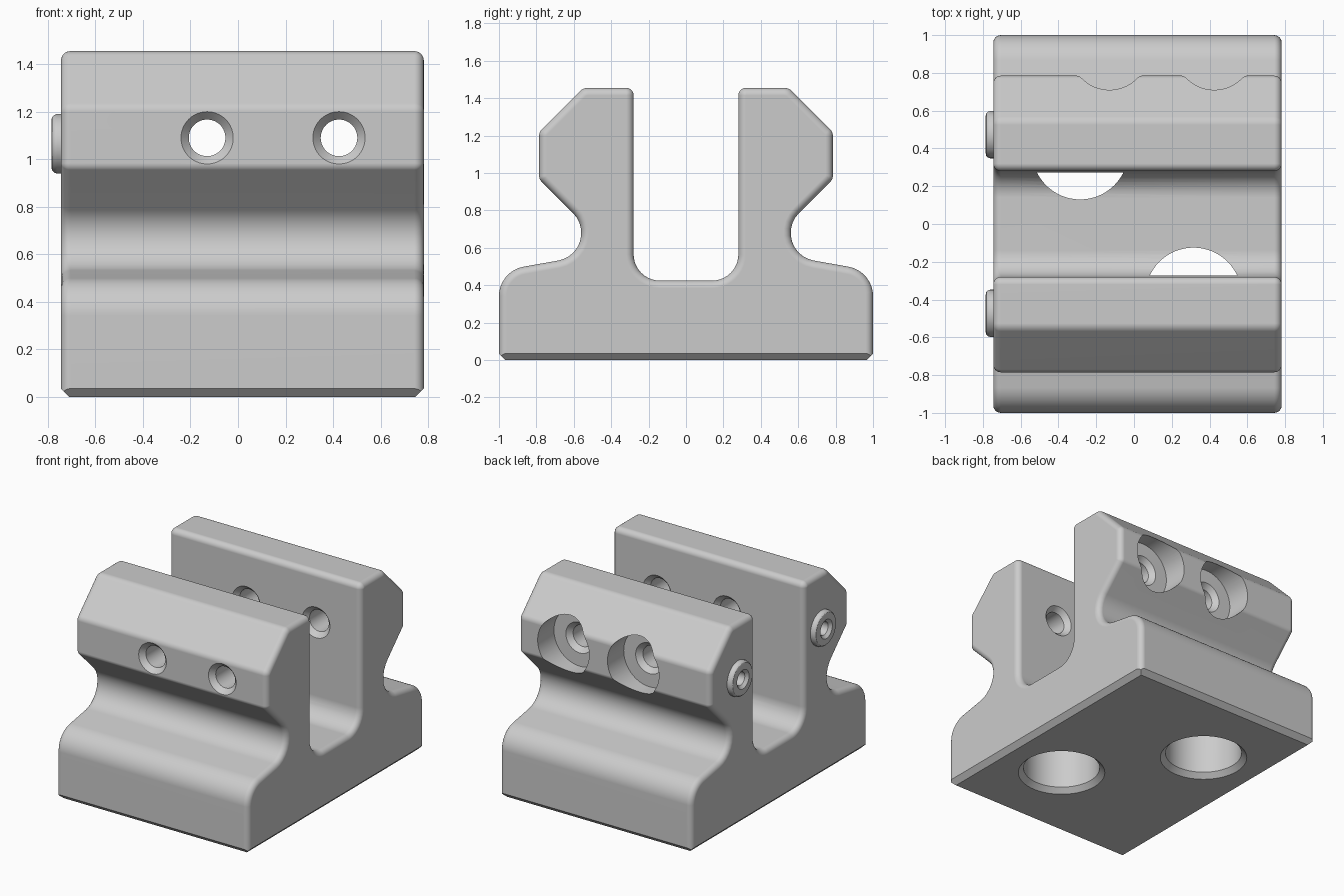
import bpy, bmesh
from math import sin, cos, pi, atan2, radians
from mathutils import Vector, Matrix

cube = bpy.data.objects.get("Cube")
if cube:
    bpy.data.objects.remove(cube)

grey = bpy.data.materials.new("light_grey")
grey.use_nodes = True
grey.diffuse_color = (0.6, 0.6, 0.6, 1)
grey.node_tree.nodes["Principled BSDF"].inputs["Base Color"].default_value = (0.6, 0.6, 0.6, 1)


def make_object(name, bm):
    bmesh.ops.recalc_face_normals(bm, faces=bm.faces)
    mesh = bpy.data.meshes.new(name)
    bm.to_mesh(mesh)
    bm.free()
    mesh.materials.append(grey)
    obj = bpy.data.objects.new(name, mesh)
    bpy.context.collection.objects.link(obj)
    return obj


def loft(rings):
    """Skin a list of equal-length point rings and cap both ends."""
    bm = bmesh.new()
    rings = [[bm.verts.new(p) for p in ring] for ring in rings]
    n = len(rings[0])
    for a, b in zip(rings, rings[1:]):
        for i in range(n):
            j = (i + 1) % n
            bm.faces.new((a[i], a[j], b[j], b[i]))
    bm.faces.new(rings[0])
    bm.faces.new(rings[-1])
    return bm


def lathe(name, profile, axis, centre, sides=64):
    """Revolve (radius, distance) pairs about the X, Y or Z axis."""
    turn = Vector((0, 0, 1)).rotation_difference(Vector([float(axis == c) for c in "XYZ"]))
    bm = loft([[Vector(centre) + turn @ Vector((r * cos(2 * pi * k / sides), r * sin(2 * pi * k / sides), t))
                for k in range(sides)] for r, t in profile])
    return make_object(name, bm)


def activate(obj):
    bpy.ops.object.select_all(action="DESELECT")
    obj.select_set(True)
    bpy.context.view_layer.objects.active = obj


def section(corners, x, inset, steps=10):
    """Filleted outline in the YZ plane, shrunk inwards by inset."""
    ring = []
    for i, (y, z, r) in enumerate(corners):
        p = Vector((y, z))
        d1 = (p - Vector(corners[i - 1][:2])).normalized()
        d2 = (Vector(corners[(i + 1) % len(corners)][:2]) - p).normalized()
        n1, n2 = Vector((d1.y, -d1.x)), Vector((d2.y, -d2.x))
        mitre = (n1 + n2) / (1 + n1.dot(n2))
        bend = atan2(d1.x * d2.y - d1.y * d2.x, d1.dot(d2))
        sr = r if bend > 0 else -r
        if r == 0:
            q = p - mitre * inset
            ring.append((x, q.x, q.y))
            continue
        for k in range(steps + 1):
            a = atan2(n1.y, n1.x) + bend * k / steps
            q = p - mitre * sr + Vector((cos(a), sin(a))) * (sr - inset)
            ring.append((x, q.x, q.y))
    return ring


# Body: mirrored corner list (y, z, fillet), extruded with rounded ends
X0, X1, ROUND, CHAMFER = -0.745, 0.782, 0.04, 0.035
half = [(1, -0.1, 0), (1, 0.476, 0.16), (0.40, 0.582, 0.15), (0.785, 0.967, 0.04),
        (0.785, 1.22, 0.05), (0.55, 1.455, 0.06), (0.28, 1.455, 0.04), (0.28, 0.425, 0.14)]
corners = half + [(-y, z, r) for y, z, r in reversed(half)]
angles = [k * pi / 12 for k in range(7)]
ends = [(ROUND * (1 - sin(a)), ROUND * (1 - cos(a))) for a in angles]
rings = [section(corners, X0 + out, inset) for inset, out in ends]
rings += [section(corners, X1 - out, inset) for inset, out in reversed(ends)]
bm = loft(rings)
bmesh.ops.remove_doubles(bm, verts=bm.verts, dist=1e-5)

# Flat underside and its chamfered edges
cuts = [((0, 0, 0), (0, 0, -1)),
        ((X0, 0, CHAMFER), (-1, 0, -1)), ((X1, 0, CHAMFER), (1, 0, -1)),
        ((0, -1, CHAMFER), (0, -1, -1)), ((0, 1, CHAMFER), (0, 1, -1))]
for point, normal in cuts:
    geom = bm.verts[:] + bm.edges[:] + bm.faces[:]
    cut = bmesh.ops.bisect_plane(bm, geom=geom, plane_co=point, plane_no=normal, clear_outer=True)
    rim = [e for e in cut["geom_cut"] if isinstance(e, bmesh.types.BMEdge)]
    bmesh.ops.edgenet_fill(bm, edges=rim)
body = make_object("clamp_body", bm)

# Cross holes: countersunk both sides of each wall, counterbored at the back
cross_hole = [(0.11, -0.9), (0.11, -0.785), (0.077, -0.75), (0.077, -0.315), (0.11, -0.28),
              (0.11, 0.28), (0.077, 0.315), (0.077, 0.565), (0.11, 0.6), (0.205, 0.6), (0.205, 0.9)]
cutters = [lathe("cross_hole_cutter", cross_hole, "Y", (x, 0, 1.09)) for x in (-0.13, 0.425)]

# Mounting holes in the base, chamfered below
base_hole = [(0.325, -0.035), (0.255, 0.035), (0.255, 0.52)]
for x, y in ((-0.285, 0.385), (0.315, -0.38)):
    cutters.append(lathe("base_hole_cutter", base_hole, "Z", (x, y, 0)))

# Screw seats in the right end
for y in (-0.473, 0.473):
    cutters.append(lathe("screw_seat_cutter", [(0.1, -0.85), (0.1, -0.68)], "X", (0, y, 1.065)))

for cutter in cutters:
    mod = body.modifiers.new("cut", "BOOLEAN")
    mod.operation = "DIFFERENCE"
    mod.solver = "EXACT"
    mod.object = cutter
    activate(body)
    bpy.ops.object.modifier_apply(modifier=mod.name)
    bpy.data.objects.remove(cutter)

# Round screw heads with a chamfered socket
head = [(0.125, -0.68), (0.125, -0.762), (0.121, -0.774), (0.113, -0.782), (0.1, -0.785),
        (0.068, -0.785), (0.048, -0.765), (0.048, -0.7)]
screws = [lathe(name, head, "X", (0, y, 1.065))
          for name, y in (("front_screw_head", -0.473), ("back_screw_head", 0.473))]

# Smooth curved surfaces while keeping the flats flat
for obj in [body] + screws:
    activate(obj)
    bpy.ops.object.shade_smooth_by_angle(angle=radians(30))
    weighted = obj.modifiers.new("flat_faces", "WEIGHTED_NORMAL")
    weighted.keep_sharp = True
